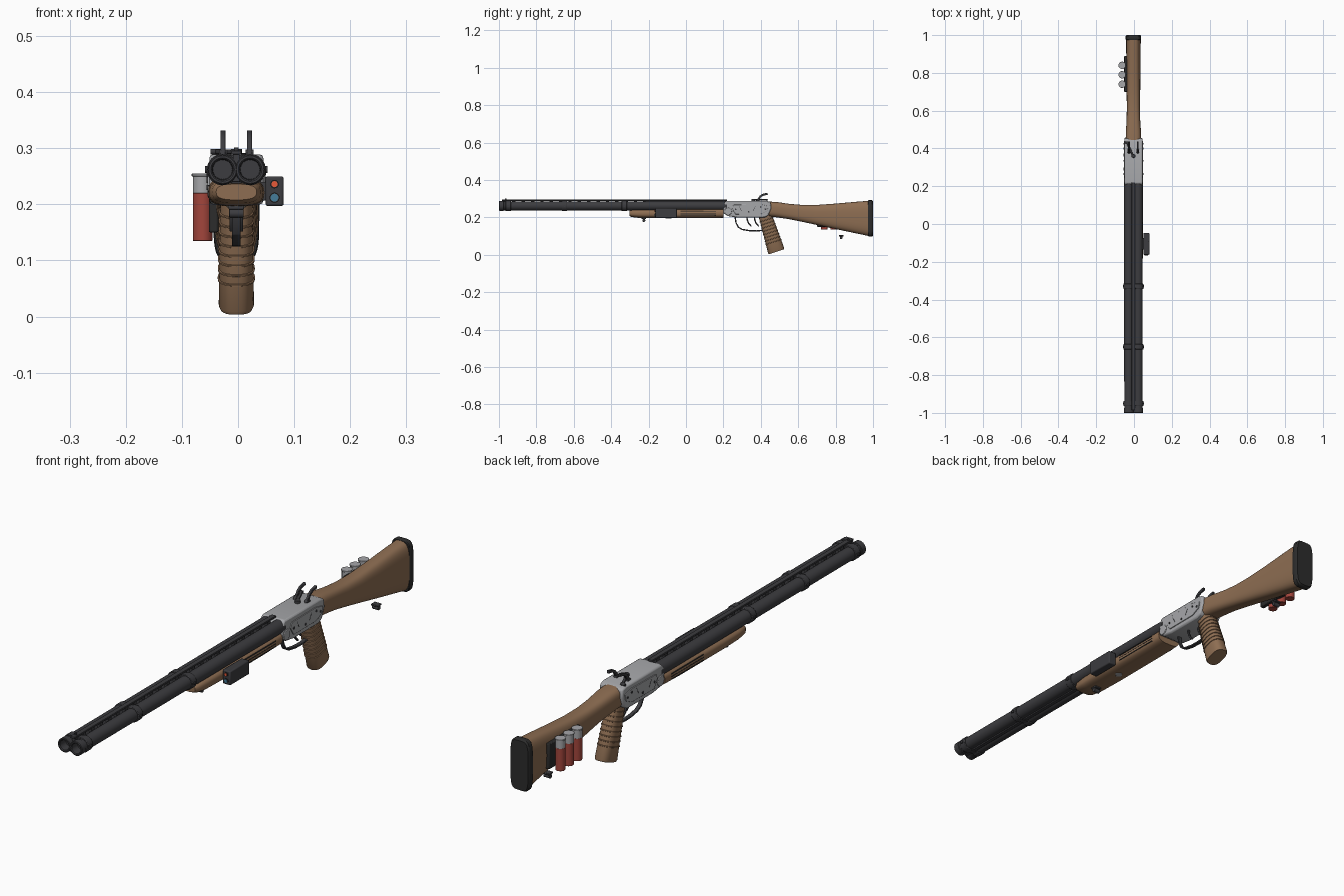
import bpy, bmesh, math
from mathutils import Vector, Matrix

if "Cube" in bpy.data.objects:
    bpy.data.objects.remove(bpy.data.objects["Cube"])

X0 = -0.003  # gun centre line


def material(name, rgb):
    m = bpy.data.materials.new(name)
    m.diffuse_color = (*rgb, 1)
    m.use_nodes = True
    m.node_tree.nodes["Principled BSDF"].inputs["Base Color"].default_value = m.diffuse_color
    return m


WOOD = material("wood", (0.27, 0.155, 0.085))
STEEL = material("dark_steel", (0.045, 0.045, 0.05))
RUBBER = material("rubber", (0.025, 0.025, 0.025))
SILVER = material("silver", (0.38, 0.385, 0.4))
RED = material("shell_red", (0.36, 0.06, 0.045))
LENS_RED = material("lens_red", (0.8, 0.1, 0.04))
LENS_BLUE = material("lens_blue", (0.06, 0.2, 0.32))


def finish(name, bm, mat, bevel=0, angle=35):
    bmesh.ops.recalc_face_normals(bm, faces=bm.faces)
    me = bpy.data.meshes.new(name)
    bm.to_mesh(me)
    bm.free()
    ob = bpy.data.objects.new(name, me)
    bpy.context.collection.objects.link(ob)
    me.materials.append(mat)
    if bevel:
        b = ob.modifiers.new("bevel", 'BEVEL')
        b.width, b.segments, b.limit_method = bevel, 2, 'ANGLE'
    bpy.ops.object.select_all(action='DESELECT')
    ob.select_set(True)
    bpy.context.view_layer.objects.active = ob
    bpy.ops.object.shade_smooth_by_angle(angle=math.radians(angle))
    return ob


def box(name, lo, hi, mat, bevel=0.002, rot=None):
    lo, hi = Vector(lo), Vector(hi)
    m = Matrix.Translation((lo + hi) / 2)
    if rot:
        m = m @ rot
    bm = bmesh.new()
    bmesh.ops.create_cube(bm, size=1, matrix=m @ Matrix.Diagonal((*(hi - lo), 1)))
    return finish(name, bm, mat, bevel)


def cyl(name, a, b, r, mat, n=24, bevel=0):
    a, b = Vector(a), Vector(b)
    bm = bmesh.new()
    m = Matrix.Translation((a + b) / 2) @ (b - a).to_track_quat('Z', 'Y').to_matrix().to_4x4()
    bmesh.ops.create_cone(bm, cap_ends=True, segments=n, radius1=r, radius2=r,
                          depth=(b - a).length, matrix=m)
    return finish(name, bm, mat, bevel)


def loft(name, rings, mat, power=2.6, n=32, up=(0, 0, 1), bevel=0, closed=False):
    """Skin superellipse rings given as (x, y, z, half_width, half_height)."""
    bm, up, loops = bmesh.new(), Vector(up), []
    for x, y, z, hw, hh in rings:
        loop = []
        for i in range(n):
            c, s = math.cos(math.tau * i / n), math.sin(math.tau * i / n)
            px = math.copysign(abs(c) ** (2 / power), c) * hw
            pu = math.copysign(abs(s) ** (2 / power), s) * hh
            loop.append(bm.verts.new(Vector((x + px, y, z)) + up * pu))
        loops.append(loop)
    pairs = list(zip(loops, loops[1:] + loops[:1])) if closed else list(zip(loops, loops[1:]))
    for p, q in pairs:
        for i in range(n):
            bm.faces.new((p[i], p[(i + 1) % n], q[(i + 1) % n], q[i]))
    if not closed:
        bm.faces.new(loops[0])
        bm.faces.new(loops[-1])
    return finish(name, bm, mat, bevel)


def plate(name, pts, x, half, mat, bevel=0.002):
    """Extrude a (y, z) outline across x."""
    bm = bmesh.new()
    f = bm.faces.new([bm.verts.new((x - half, y, z)) for y, z in pts])
    g = bmesh.ops.extrude_face_region(bm, geom=[f])
    bmesh.ops.translate(bm, vec=(2 * half, 0, 0),
                        verts=[v for v in g["geom"] if isinstance(v, bmesh.types.BMVert)])
    return finish(name, bm, mat, bevel)


def strip(name, path, x, half_w, half_t, mat):
    """Flat bar following a (y, z) path."""
    p = [Vector(q) for q in path]
    left, right = [], []
    for i, q in enumerate(p):
        d = (p[min(i + 1, len(p) - 1)] - p[max(i - 1, 0)]).normalized()
        o = Vector((-d.y, d.x)) * half_t
        left.append(q + o)
        right.append(q - o)
    return plate(name, left + right[::-1], x, half_w, mat, 0.0015)


# Barrels with open bores and muzzle collars
for side, s in (("left", -1), ("right", 1)):
    x, z = X0 + s * 0.0245, 0.262
    loft(side + "_barrel", [(x, y, z, r, r) for y, r in (
        (-0.94, 0.0165), (-0.997, 0.0185), (-1, 0.021), (-1, 0.0245), (-0.998, 0.0265), (-0.975, 0.0265),
        (-0.973, 0.024), (0.22, 0.025), (0.22, 0.0165))], STEEL, 2, 32, closed=True)
    for i, y in enumerate((-0.95, -0.65, -0.33)):
        cyl(f"{side}_band_ring_{i}", (x, y - 0.014, z), (x, y + 0.014, z), 0.028, STEEL, 32, 0.002)
        cyl(f"{side}_band_screw_{i}", (X0 + s * 0.045, y, z), (X0 + s * 0.0555, y, z), 0.006, STEEL, 12)

# Band clamps, ventilated rib, lower rib and sights
for i, y in enumerate((-0.95, -0.65, -0.33)):
    box(f"band_clamp_{i}", (X0 - 0.022, y - 0.011, 0.237), (X0 + 0.022, y + 0.011, 0.288), STEEL)
box("top_rib", (X0 - 0.009, -0.985, 0.289), (X0 + 0.009, 0.22, 0.296), STEEL, 0.001)
for i in range(24):
    y = -0.97 + i * 0.05
    box(f"rib_post_{i}", (X0 - 0.006, y - 0.009, 0.262), (X0 + 0.006, y + 0.009, 0.291), STEEL, 0)
box("lower_rib", (X0 - 0.007, -0.99, 0.24), (X0 + 0.007, -0.28, 0.258), STEEL, 0.001)
cyl("front_sight", (X0, -0.965, 0.294), (X0, -0.965, 0.301), 0.004, STEEL, 12)

# Wooden fore-end with side grooves and lower inlay
loft("fore_end", [(X0, -0.303, 0.222, 0.036, 0.014), (X0, -0.29, 0.222, 0.043, 0.02),
                  (X0, -0.25, 0.221, 0.048, 0.0235), (X0, -0.15, 0.221, 0.05, 0.025),
                  (X0, 0.1, 0.222, 0.05, 0.026), (X0, 0.2, 0.224, 0.049, 0.026)], WOOD, 2.8)
for s in (-1, 1):
    for i, z in enumerate((0.213, 0.223, 0.233)):
        x = X0 + s * 0.0485
        box(f"fore_end_groove_{s}_{i}", (x - 0.002, -0.03, z - 0.0015), (x + 0.002, 0.16, z + 0.0015), RUBBER, 0)
box("fore_end_inlay", (X0 - 0.012, -0.105, 0.194), (X0 + 0.012, -0.081, 0.2), SILVER, 0.001,
    Matrix.Rotation(math.pi / 4, 4, 'Z'))


# Sling swivels
def swivel(name, y, z):
    box(name + "_base", (X0 - 0.014, y - 0.012, z + 0.007), (X0 + 0.014, y + 0.012, z + 0.014), STEEL)
    cyl(name + "_pin", (X0 - 0.013, y, z), (X0 + 0.013, y, z), 0.008, STEEL, 16, 0.001)


swivel("front_swivel", -0.225, 0.184)
swivel("rear_swivel", 0.83, 0.092)

# Receiver with rounded hinge, side plates and screws
plate("receiver", [(0.2, 0.222), (0.2, 0.27), (0.215, 0.289), (0.43, 0.289), (0.452, 0.282),
                   (0.456, 0.25), (0.44, 0.21), (0.42, 0.2), (0.27, 0.2), (0.225, 0.207)],
      X0, 0.048, SILVER, 0.006)
cyl("hinge_pin", (X0 - 0.051, 0.225, 0.232), (X0 + 0.051, 0.225, 0.232), 0.02, SILVER, 24, 0.002)
for s in (-1, 1):
    x = X0 + s * 0.0485
    plate(f"side_plate_{s}", [(0.245, 0.25), (0.255, 0.268), (0.4, 0.27), (0.44, 0.26),
                              (0.435, 0.235), (0.4, 0.218), (0.265, 0.217)], x, 0.0025, SILVER, 0.001)
    for i, (y, z) in enumerate(((0.265, 0.243), (0.335, 0.23), (0.4, 0.256), (0.425, 0.245))):
        cyl(f"side_screw_{s}_{i}", (x, y, z), (x + s * 0.0045, y, z), 0.0045, STEEL, 12)
    for i, y in enumerate((0.29, 0.365)):
        box(f"engraved_line_{s}_{i}", (x - 0.003, y - 0.001, 0.233), (x + 0.003, y + 0.001, 0.262),
            STEEL, 0, Matrix.Rotation(0.5 - i, 4, 'X'))
    # Curved hammers
    strip(f"hammer_{s}", [(0.375, 0.283), (0.388, 0.298), (0.398, 0.313), (0.413, 0.322), (0.437, 0.327)],
          X0 + s * 0.0235, 0.0045, 0.0055, STEEL)
    cyl(f"hammer_pivot_{s}", (X0 + s * 0.0235 - 0.007, 0.385, 0.289),
        (X0 + s * 0.0235 + 0.007, 0.385, 0.289), 0.009, STEEL, 16)

# Top lever
cyl("lever_pivot", (X0, 0.36, 0.286), (X0, 0.36, 0.299), 0.01, STEEL, 20, 0.001)
box("top_lever", (X0 - 0.023, 0.352, 0.29), (X0 - 0.013, 0.44, 0.298), STEEL, 0.002,
    Matrix.Rotation(0.42, 4, 'Z'))
cyl("lever_thumb_piece", (X0 - 0.046, 0.432, 0.294), (X0 - 0.028, 0.432, 0.294), 0.005, STEEL, 16)

# Trigger guard and twin triggers
strip("trigger_guard", [(0.262, 0.205), (0.268, 0.17), (0.28, 0.148), (0.3, 0.136), (0.34, 0.129),
                        (0.38, 0.128), (0.43, 0.134)], X0, 0.0075, 0.0035, STEEL)
for i, y in enumerate((0.325, 0.365)):
    strip(f"trigger_{i}", [(y, 0.205), (y + 0.003, 0.185), (y + 0.011, 0.167), (y + 0.024, 0.153)],
          X0 + 0.008 - i * 0.016, 0.004, 0.0035, STEEL)

# Pistol grip with raised ribs
gu = Vector((0, 0.95, 0.31)).normalized()
g0, g1 = Vector((X0, 0.422, 0.215)), Vector((X0, 0.484, 0.0165))


def grip_ring(t, grow=0):
    p = g0.lerp(g1, t)
    return (*p, 0.0285 + 0.003 * t + grow, 0.035 + 0.0105 * t + grow)


loft("pistol_grip", [grip_ring(0), grip_ring(0.5), grip_ring(0.97), grip_ring(1, -0.003)], WOOD, 2.6, 32, gu)
for i in range(8):
    t = 0.14 + i * 0.085
    loft(f"grip_rib_{i}", [grip_ring(t - 0.01, 0.0005), grip_ring(t - 0.006, 0.0025),
                           grip_ring(t + 0.006, 0.0025), grip_ring(t + 0.01, 0.0005)], WOOD, 2.6, 32, gu)

# Shoulder stock and butt pad
stock = [(0.445, 0.205, 0.285, 0.041), (0.49, 0.2, 0.282, 0.04), (0.55, 0.191, 0.273, 0.036),
         (0.62, 0.177, 0.267, 0.035), (0.7, 0.16, 0.267, 0.036), (0.8, 0.138, 0.274, 0.037),
         (0.9, 0.117, 0.283, 0.038), (0.976, 0.101, 0.289, 0.039)]
loft("stock", [(X0, y, (a + b) / 2, w, (b - a) / 2) for y, a, b, w in stock], WOOD, 3, 40)
loft("butt_pad", [(X0, y, 0.195, 0.041 - d, 0.097 - d) for y, d in
                  ((0.974, 0.002), (0.977, 0), (0.994, 0), (1.0, 0.004))], RUBBER, 4.5, 40)

# Shell carrier on the left of the stock
box("shell_carrier", (-0.052, 0.7, 0.15), (-0.035, 0.89, 0.245), RUBBER, 0.003)
for i, y in enumerate((0.74, 0.79, 0.84)):
    cyl(f"shell_case_{i}", (-0.063, y, 0.135), (-0.063, y, 0.22), 0.0175, RED, 24, 0.001)
    cyl(f"shell_head_{i}", (-0.063, y, 0.22), (-0.063, y, 0.251), 0.0175, SILVER, 24)
    cyl(f"shell_rim_{i}", (-0.063, y, 0.25), (-0.063, y, 0.255), 0.0195, SILVER, 24, 0.001)

# Aiming light box on the right of the fore-end
box("light_box", (0.049, -0.163, 0.197), (0.0815, -0.048, 0.25), STEEL, 0.004)
box("light_mount", (0.036, -0.135, 0.207), (0.052, -0.075, 0.24), STEEL)
for name, z, r, m in (("red_lens", 0.236, 0.0055, LENS_RED), ("blue_lens", 0.212, 0.007, LENS_BLUE)):
    cyl(name + "_ring", (0.065, -0.16, z), (0.065, -0.166, z), r + 0.002, RUBBER, 20)
    cyl(name, (0.065, -0.16, z), (0.065, -0.168, z), r, m, 20)
